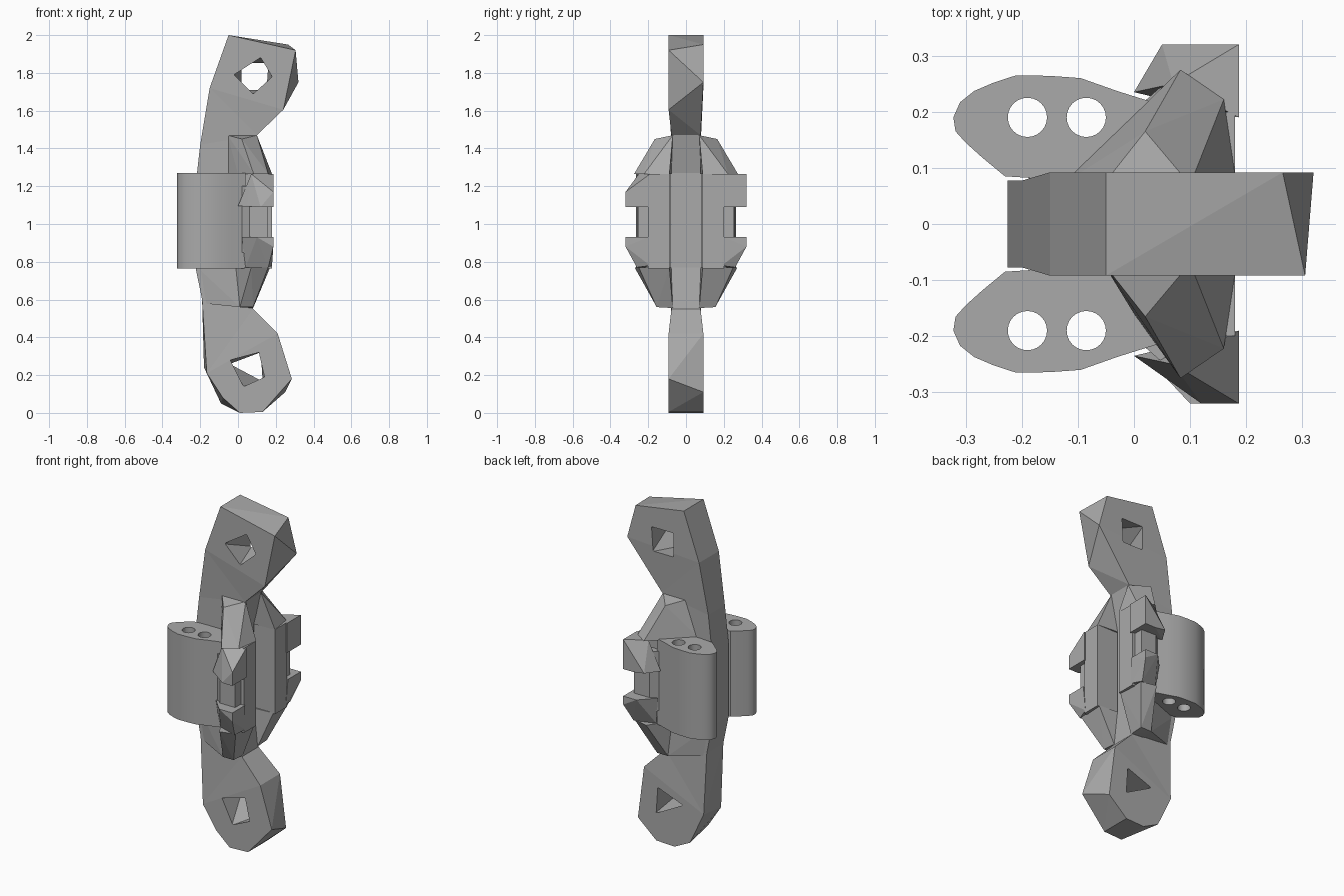
import bpy, bmesh, math

cube = bpy.data.objects.get("Cube")
if cube:
    bpy.data.objects.remove(cube, do_unlink=True)

metal = bpy.data.materials.new("cast_grey")
metal.use_nodes = True
GREY = (0.4, 0.4, 0.4, 1)
metal.diffuse_color = GREY
metal.node_tree.nodes["Principled BSDF"].inputs["Base Color"].default_value = GREY


def finish(name, bm):
    bmesh.ops.recalc_face_normals(bm, faces=bm.faces)
    mesh = bpy.data.meshes.new(name)
    bm.to_mesh(mesh)
    bm.free()
    mesh.materials.append(metal)
    ob = bpy.data.objects.new(name, mesh)
    bpy.context.collection.objects.link(ob)
    return ob


def hull(name, points, side=1):
    bm = bmesh.new()
    for x, y, z in points:
        bm.verts.new((x, y * side, z))
    res = bmesh.ops.convex_hull(bm, input=bm.verts)
    junk = {g for g in res["geom_interior"] + res["geom_unused"]
            if isinstance(g, bmesh.types.BMVert)}
    bmesh.ops.delete(bm, geom=list(junk), context="VERTS")
    bmesh.ops.dissolve_limit(bm, angle_limit=0.01, verts=bm.verts, edges=bm.edges)
    return finish(name, bm)


def loft(name, start, end, cells):
    """Join two outlines of equal length; cells split each end into convex faces."""
    bm = bmesh.new()
    a = [bm.verts.new(p) for p in start]
    b = [bm.verts.new(p) for p in end]
    for cell in cells:
        bm.faces.new([a[i] for i in cell])
        bm.faces.new([b[i] for i in reversed(cell)])
    for i in range(len(a)):
        bm.faces.new((a[i - 1], a[i], b[i], b[i - 1]))
    bm.normal_update()
    bmesh.ops.triangulate(bm, faces=bm.faces)
    return finish(name, bm)


def cut(ob, cutter):
    cutter.hide_render = True
    mod = ob.modifiers.new("cut", "BOOLEAN")
    mod.operation, mod.object, mod.solver = "DIFFERENCE", cutter, "EXACT"
    bpy.context.view_layer.objects.active = ob
    bpy.ops.object.modifier_apply(modifier=mod.name)
    bpy.data.objects.remove(cutter, do_unlink=True)


# Central plate with a mounting ear at each end and a thinner waist
back_outline = [(-.05, 2), (.265, 1.95), (.32, 1.75), (.1, 1.47),
                (.05, 1.27), (.05, .77), (.08, .55), (.21, .42), (.25, .11),
                (.13, .005), (.01, 0), (-.09, .05), (-.18, .24), (-.19, .6),
                (-.225, .77), (-.225, 1.2), (-.2, 1.42), (-.15, 1.72)]
# The front of the ears is skewed against the back at these corners
front_outline = list(back_outline)
for index, corner in {1: (.305, 1.92), 2: (.24, 1.605), 8: (.285, .18),
                      11: (-.08, .08), 12: (-.165, .21)}.items():
    front_outline[index] = corner
# Upper ear, three waist sections, lower ear
sections = [(0, 1, 2, 3, 16, 17), (3, 4, 15, 16), (4, 5, 14, 15),
            (5, 6, 13, 14), tuple(range(6, 14))]


def plate_side(outline, y):
    return [(x, y * (.84 if .5 < z < 1.5 else 1), z) for x, z in outline]


plate = loft("mounting_plate", plate_side(front_outline, -.092),
             plate_side(back_outline, .092), sections)

# Faceted bolt holes in the ears: front outline meets a different back outline
HOLES = [
    ([(-.02, 1.79), (.12, 1.88), (.18, 1.78), (.08, 1.69)],
     [(.02, 1.85), (.16, 1.85), (.15, 1.71), (.02, 1.71)]),
    ([(-.04, .28), (.11, .32), (.14, .19), (.03, .14)],
     [(.12, .32), (.13, .17), (-.04, .26)]),
]
for front, back in HOLES:
    cut(plate, hull("hole_cutter", [(x, -.1, z) for x, z in front] +
                    [(x, .1, z) for x, z in back]))

# Rounded outline of a side cylinder housing
lobe = [(.04, .215), (-.03, .237), (-.095, .26), (-.15, .264), (-.21, .265),
        (-.25, .252), (-.285, .237), (-.31, .217), (-.322, .19), (-.318, .165),
        (-.3, .145), (-.27, .118), (-.23, .085), (-.15, .08), (.04, .08)]

for side, label in ((1, "back"), (-1, "front")):
    # Housing with two through bores
    housing = loft(label + "_housing", [(x, y * side, .765) for x, y in lobe],
                   [(x, y * side, 1.27) for x, y in lobe], [range(len(lobe))])
    for x in (-.19, -.085):
        bm = bmesh.new()
        bmesh.ops.create_cone(bm, cap_ends=True, segments=24, radius1=.035,
                              radius2=.035, depth=.7)
        bmesh.ops.translate(bm, verts=bm.verts, vec=(x, .19 * side, 1.02))
        cut(housing, finish("bore_cutter", bm))
    bpy.ops.object.select_all(action="DESELECT")
    housing.select_set(True)
    bpy.context.view_layer.objects.active = housing
    bpy.ops.object.shade_smooth_by_angle(angle=math.radians(35))

    # Inner pad facing the slot, and the web behind it
    hull(label + "_pad", [(x, y, z) for x in (.02, .18) for y in (.088, .2)
                          for z in (.765, 1.265)], side)
    hull(label + "_web", [(x, y, z) for z in (.85, 1.2) for x, y in
                          ((.02, .19), (.02, .22), (.06, .255), (.16, .255),
                           (.16, .19))], side)

    # Sloping shoulders joining the sides to the plate
    root = -.13 if side > 0 else -.055
    hull(label + "_upper_shoulder",
         [(-.055, .07, 1.47), (.1, .07, 1.47), (.02, .165, 1.45),
          (.083, .275, 1.265), (.16, .222, 1.265), (.18, .088, 1.265),
          (root, .07, 1.265), (0, .16, 1.265)], side)
    hull(label + "_lower_shoulder",
         [(0, .07, .56), (.08, .07, .555), (.01, .155, .56),
          (.08, .155, .56), (.17, .088, .77), (.16, .25, .77),
          (-.06, .07, .77), (0, .165, .77), (.07, .272, .77)], side)
    hull(label + "_lower_gusset",
         [(-.185, .07, .58), (-.215, .07, .77), (.01, .155, .56),
          (.01, .155, .77), (.05, .07, .56), (.05, .07, .77)], side)

    # Pointed clip tabs above and below the web
    tip = 1.265 if side > 0 else 1.17
    hull(label + "_upper_tab",
         [(0, .235, 1.095), (.05, .32 if side > 0 else .27, 1.1),
          (.12, .32, 1.09), (.187, .32, 1.09), (.187, .19, 1.09),
          (.187, .19, 1.265), (.07, .25, 1.265), (.187, .32, tip)], side)
    hull(label + "_lower_tab",
         [(.02, .235, .93), (.1, .32, .93), (.187, .32, .93), (.187, .2, .93),
          (.187, .32, .88), (.18, .19, .78), (.16, .26, .77), (.04, .22, .77)],
         side)
